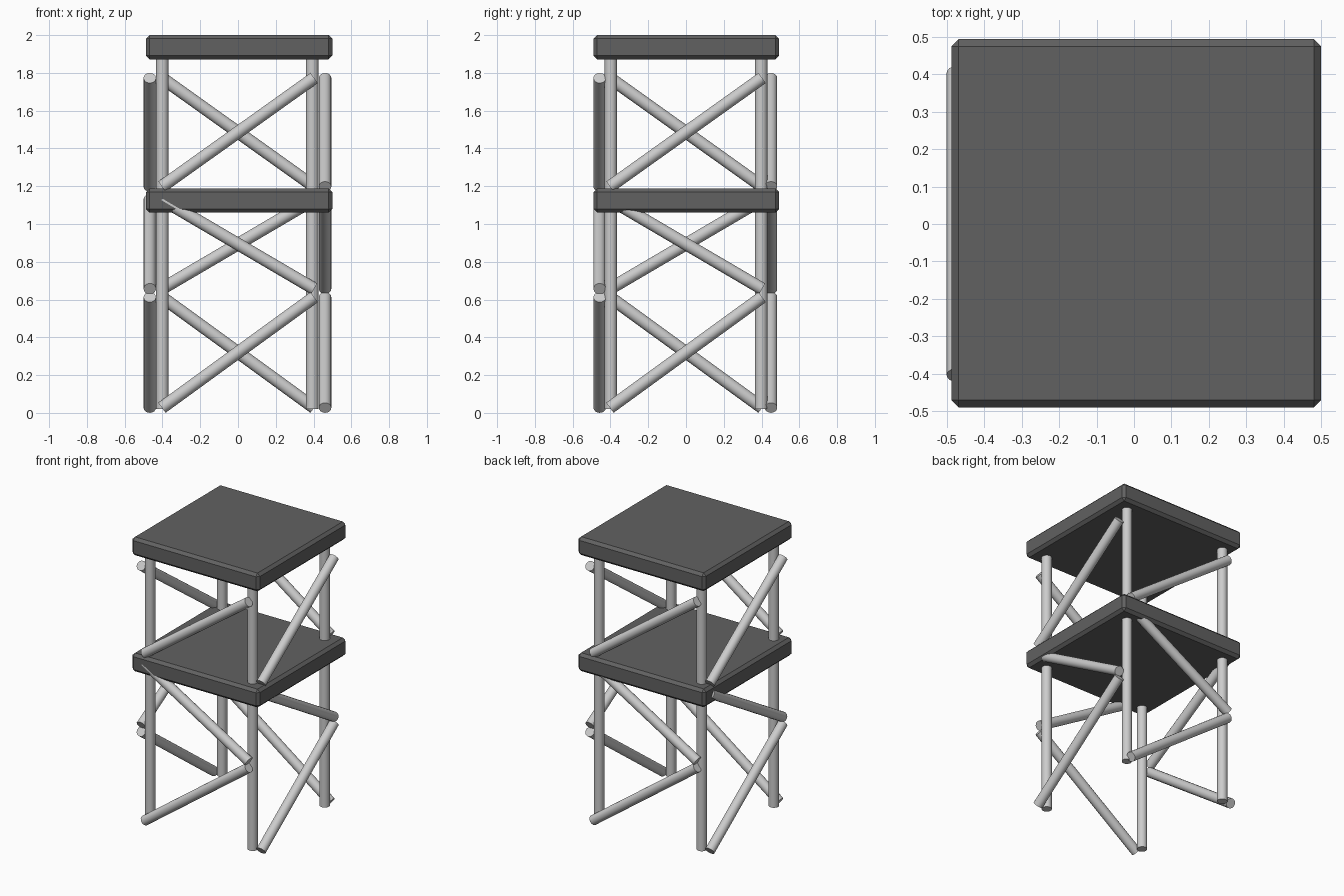
import bpy, math
from mathutils import Vector

if "Cube" in bpy.data.objects:
    bpy.data.objects.remove(bpy.data.objects["Cube"])

R = 0.033

dark = bpy.data.materials.new("dark_grey")
dark.diffuse_color = (0.12, 0.12, 0.12, 1)
dark.use_nodes = True
dark.node_tree.nodes["Principled BSDF"].inputs["Base Color"].default_value = dark.diffuse_color


def rod(name, a, b):
    """Round bar with square-cut ends running from a to b."""
    a, b = Vector(a), Vector(b)
    d = b - a
    bpy.ops.mesh.primitive_cylinder_add(vertices=16, radius=R, depth=d.length, location=(a + b) / 2)
    o = bpy.context.object
    o.name = name
    o.rotation_euler = d.to_track_quat('Z', 'Y').to_euler()
    bpy.ops.object.shade_smooth_by_angle(angle=math.radians(40))


def platform(name, z0, z1):
    """Square slab with chamfered edges."""
    bpy.ops.mesh.primitive_cube_add(size=1, location=(0.006, 0.002, (z0 + z1) / 2))
    o = bpy.context.object
    o.name = name
    o.scale = (0.986, 0.982, z1 - z0)
    bpy.ops.object.transform_apply(location=False, rotation=False, scale=True)
    m = o.modifiers.new("chamfer", 'BEVEL')
    m.width = 0.019
    m.segments = 1
    o.data.materials.append(dark)


# Platforms
platform("top_platform", 1.872, 2.0)
platform("middle_platform", 1.06, 1.188)

# Corner posts, one length per storey
for sx, nx in ((-1, "left"), (1, "right")):
    for sy, ny in ((-1, "front"), (1, "back")):
        x, y = sx * 0.397 - 0.004, sy * 0.398
        rod(f"{ny}_{nx}_lower_post", (x, y, 0.02), (x, y, 1.08))
        rod(f"{ny}_{nx}_upper_post", (x, y, 1.17), (x, y, 1.89))

# Diagonal braces: each side repeats the front, turned a quarter turn
levels = (("lower", 0.027, 0.613), ("middle", 1.13, 0.657), ("upper", 1.198, 1.773))
sides = (("front", 0.457), ("right", 0.461), ("back", 0.450), ("left", 0.467))
E = 0.403
for i, (side, dist) in enumerate(sides):
    t = i * math.pi / 2
    c, s = round(math.cos(t)), round(math.sin(t))
    for level, za, zb in levels:
        p = [(c * u + s * dist, s * u - c * dist, z) for u, z in ((-E, za), (E, zb))]
        rod(f"{side}_{level}_brace", *p)
